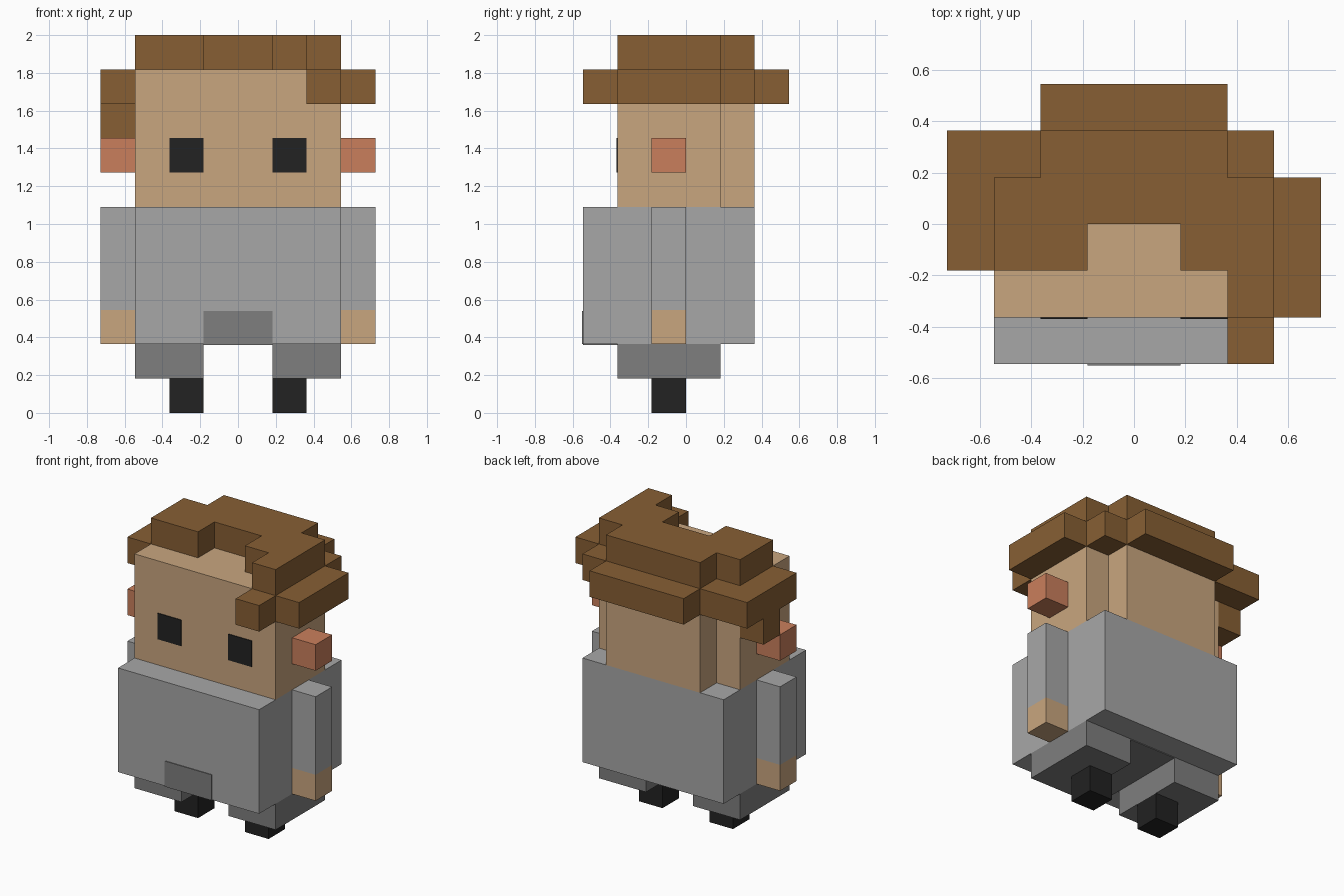
import bpy
import bmesh

if "Cube" in bpy.data.objects:
    bpy.data.objects.remove(bpy.data.objects["Cube"])

U = 2 / 11      # one block
T = 0.03        # plate thickness in blocks (about 0.005 units)


def material(name, rgb):
    lin = [((c / 255 + 0.055) / 1.055) ** 2.4 for c in rgb]
    m = bpy.data.materials.new(name)
    m.diffuse_color = (*lin, 1)
    m.use_nodes = True
    m.node_tree.nodes["Principled BSDF"].inputs["Base Color"].default_value = m.diffuse_color
    return m


SKIN = material("skin", (201, 166, 127))
HAIR = material("brown hair", (135, 95, 52))
SHIRT = material("light grey shirt", (167, 167, 167))
PANTS = material("dark grey trousers", (126, 126, 126))
BLACK = material("black", (34, 34, 34))
EAR = material("pink ear", (202, 127, 92))


def prism(name, plan, z0, z1, mat):
    """Extrude a plan outline (in blocks) from z0 to z1."""
    bm = bmesh.new()
    face = bm.faces.new([bm.verts.new((x * U, y * U, z0 * U)) for x, y in plan])
    ext = bmesh.ops.extrude_face_region(bm, geom=[face], use_keep_orig=True)
    top = [v for v in ext["geom"] if isinstance(v, bmesh.types.BMVert)]
    bmesh.ops.translate(bm, verts=top, vec=(0, 0, (z1 - z0) * U))
    bmesh.ops.recalc_face_normals(bm, faces=bm.faces)
    mesh = bpy.data.meshes.new(name)
    bm.to_mesh(mesh)
    bm.free()
    mesh.materials.append(mat)
    ob = bpy.data.objects.new(name, mesh)
    bpy.context.collection.objects.link(ob)
    return ob


def box(name, x, y, z, mat):
    plan = [(x[0], y[0]), (x[1], y[0]), (x[1], y[1]), (x[0], y[1])]
    return prism(name, plan, z[0], z[1], mat)


def pair(name, x, y, z, mat):
    box("right_" + name, x, y, z, mat)
    box("left_" + name, (-x[1], -x[0]), y, z, mat)


# Legs and arms
pair("boot", (1, 2), (-1, 0), (0, 1), BLACK)
pair("leg", (1, 3), (-2, 1), (1, 2), PANTS)
pair("hand", (3, 4), (-1, 0), (2, 3), SKIN)
pair("sleeve", (3, 4), (-1, 0), (3, 6), SHIRT)

# Torso with trouser patch on the front and underside
box("torso", (-3, 3), (-3, 2), (2, 6), SHIRT)
box("trouser_front", (-1, 1), (-3 - T, -3), (2, 2.97), PANTS)
box("trouser_underside", (-1, 1), (-3, 1), (2 - T, 2), PANTS)

# Head with notched back corners, eyes and ears
prism("head", [(-3, -2), (3, -2), (3, 1), (2, 1), (2, 2),
               (-2, 2), (-2, 1), (-3, 1)], 6, 10, SKIN)
pair("eye", (1, 2), (-2 - T, -2), (7, 8), BLACK)
pair("ear", (3, 4), (-1, 0), (7, 8), EAR)

# Hair: top cap open at the forehead, then the lower rim pieces
prism("hair_top", [(-3, -1), (-1, -1), (-1, 0), (1, 0), (1, -1), (2, -1),
                   (2, -2), (3, -2), (3, 1), (2, 1), (2, 2), (-2, 2),
                   (-2, 1), (-3, 1)], 10, 11, HAIR)
prism("hair_left_side", [(-4, -1), (-3, -1), (-3, 1), (-2, 1), (-2, 2),
                         (-4, 2)], 9, 10, HAIR)
box("hair_sideburn", (-4, -3), (0, 1), (8, 9), HAIR)
box("hair_back", (-2, 2), (2, 3), (9, 10), HAIR)
box("hair_back_corner", (2, 3), (1, 2), (9, 10), HAIR)
box("hair_right_side", (3, 4), (-2, 1), (9, 10), HAIR)
box("hair_fringe", (2, 3), (-3, -2), (9, 10), HAIR)
